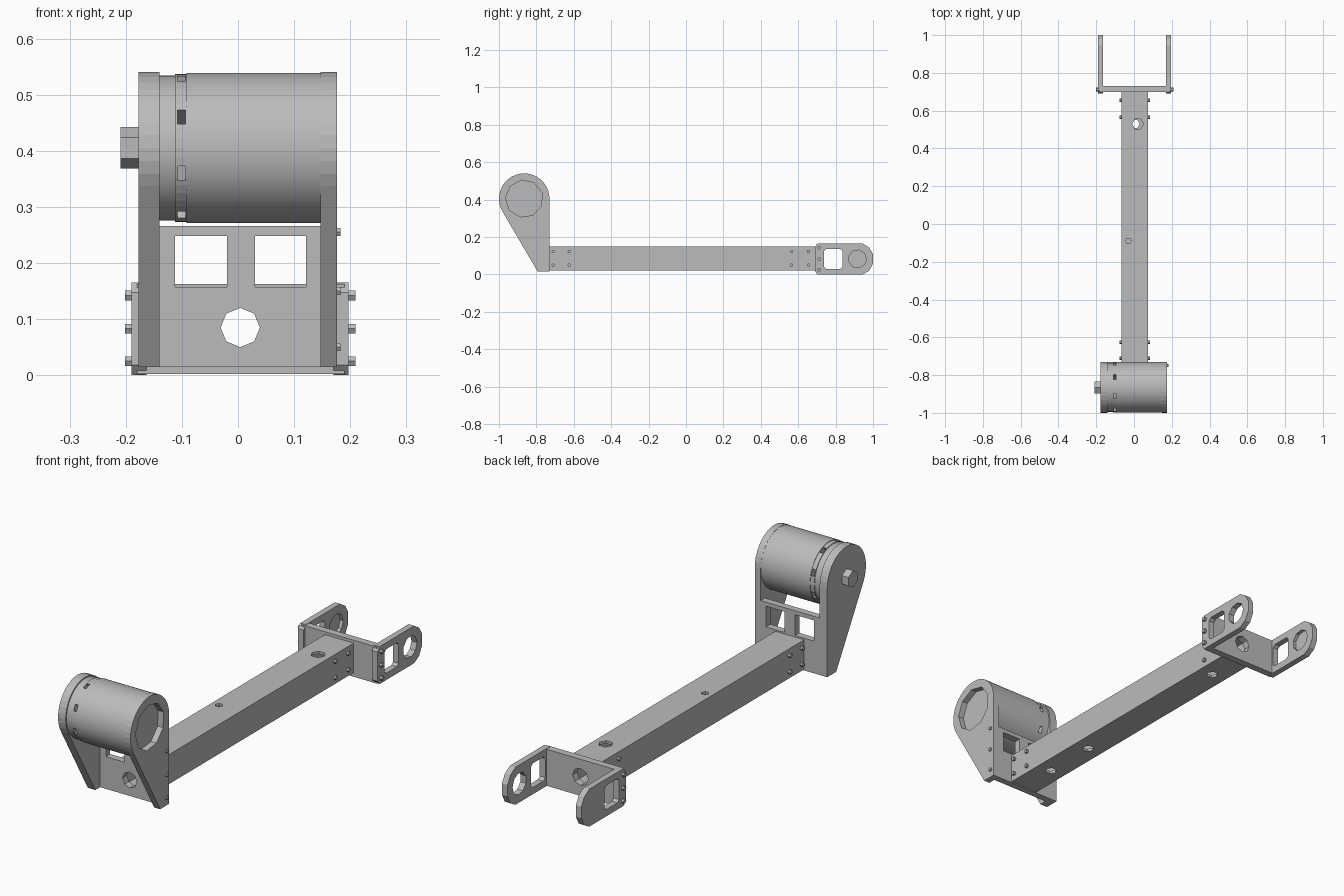
import bpy, bmesh, math
from mathutils import Vector

default = bpy.data.objects.get("Cube")
if default:
    bpy.data.objects.remove(default, do_unlink=True)

grey = bpy.data.materials.new("plain grey metal")
grey.use_nodes = True
GREY = (0.5, 0.5, 0.5, 1)
grey.diffuse_color = GREY
grey.node_tree.nodes["Principled BSDF"].inputs["Base Color"].default_value = GREY


def prism(name, pts, axis, a, b):
    """Extrude a 2D outline along an axis from a to b."""
    def place(p, d):
        u, v = p
        return {"x": (d, u, v), "y": (u, d, v), "z": (u, v, d)}[axis]
    bm = bmesh.new()
    low = [bm.verts.new(place(p, a)) for p in pts]
    high = [bm.verts.new(place(p, b)) for p in pts]
    bm.faces.new(low)
    bm.faces.new(high)
    n = len(pts)
    for i in range(n):
        j = (i + 1) % n
        bm.faces.new((low[i], low[j], high[j], high[i]))
    bmesh.ops.recalc_face_normals(bm, faces=bm.faces)
    me = bpy.data.meshes.new(name)
    bm.to_mesh(me)
    bm.free()
    me.materials.append(grey)
    ob = bpy.data.objects.new(name, me)
    bpy.context.collection.objects.link(ob)
    return ob


def ring(u, v, r, n, start=0.0):
    return [(u + r * math.cos(start + math.tau * i / n),
             v + r * math.sin(start + math.tau * i / n)) for i in range(n)]


def rect(u0, u1, v0, v1):
    return [(u0, v0), (u1, v0), (u1, v1), (u0, v1)]


def cut(ob, pts, axis, a, b, turn=None):
    """Subtract a prism, then discard the cutter."""
    tool = prism("cutter", pts, axis, a, b)
    tool.hide_render = True
    if turn:
        tool.location, tool.rotation_euler = turn
    mod = ob.modifiers.new("hole", "BOOLEAN")
    mod.operation, mod.solver, mod.object = "DIFFERENCE", "EXACT", tool
    activate(ob)
    bpy.ops.object.modifier_apply(modifier=mod.name)
    bpy.data.objects.remove(tool, do_unlink=True)


def activate(ob):
    bpy.ops.object.select_all(action="DESELECT")
    bpy.context.view_layer.objects.active = ob
    ob.select_set(True)


def smooth(ob):
    activate(ob)
    bpy.ops.object.shade_smooth_by_angle(angle=math.radians(30))


MY, MZ, MR = -0.865, 0.405, 0.135   # drum axis and radius
BX = 0.005                          # beam centre line
HZ = 0.085                          # beam axis height

# Hollow beam with access holes
beam = prism("beam", rect(BX - 0.07, BX + 0.07, 0.02, 0.15), "y", -0.735, 0.705)
cut(beam, rect(BX - 0.058, BX + 0.058, 0.032, 0.138), "y", -1, 1)
for x, y, r in ((0.02, 0.53, 0.03), (-0.03, -0.09, 0.016)):
    cut(beam, ring(x, y, r, 6), "z", 0.1, 0.2)
for y in (0.53, -0.3, -0.55):
    cut(beam, ring(BX, y, 0.025, 6), "z", -0.1, 0.08)

# Beam bolts on both sides near each end
for side in (-1, 1):
    x = BX + side * 0.068
    for y in (-0.71, -0.625, 0.565, 0.655):
        for z in (0.05, 0.122):
            prism("beam_bolt", ring(y, z, 0.009, 6), "x", x, x + side * 0.013)

# Drum bracket: back plate with two windows and a round hole
back = prism("bracket_back_plate", rect(-0.15, 0.155, 0.015, 0.266), "y", -0.76, -0.73)
for x0, x1 in ((-0.112, -0.02), (0.03, 0.121)):
    cut(back, rect(x0, x1, 0.157, 0.248), "y", -1, 0)
cut(back, ring(0.004, HZ, 0.035, 8), "y", -1, 0)

# Bracket cheeks: rounded top, slanted front edge
outline = [(MY + MR * math.cos(math.radians(a)), MZ + MR * math.sin(math.radians(a)))
           for a in range(0, 211, 10)]
outline += [(-0.793, 0.015), (-0.73, 0.015)]
prism("right_cheek", outline, "x", -0.177, -0.14)
left_cheek = prism("left_cheek", outline, "x", 0.147, 0.176)
cut(left_cheek, ring(MY, MZ, 0.1, 9, 0.3), "x", 0, 1)
for z in (0.255, 0.15, 0.05):
    prism("cheek_bolt", ring(-0.75, z, 0.008, 6), "x", 0.17, 0.183)

# Drum body, vented end ring and collar
drum = prism("drum", ring(MY, MZ, MR - 0.001, 64), "x", -0.092, 0.149)
smooth(drum)
vent = prism("vented_ring", ring(MY, MZ, MR - 0.003, 48), "x", -0.112, -0.092)
for k in range(4):
    cut(vent, rect(-0.2, 0.2, -0.014, 0.014), "x", -0.108, -0.094,
        ((0, MY, MZ), (math.pi / 4 * k + 0.35, 0, 0)))
collar = prism("drum_collar", ring(MY, MZ, MR - 0.006, 48), "x", -0.142, -0.112)
smooth(collar)

# Shaft nut outside the right cheek
prism("shaft_nut", ring(MY, MZ, 0.037, 6, math.pi / 6), "x", -0.209, -0.175)

# Fork: cross plate and two arms
cross = prism("fork_cross_plate", rect(-0.18, 0.19, 0.002, 0.163), "y", 0.698, 0.73)
cut(cross, ring(0.004, HZ, 0.038, 8), "y", 0, 1)
arm = [(0.69, 0.018), (0.705, 0), (0.945, 0), (0.98, 0.02), (1.0, 0.058),
       (1.0, 0.108), (0.98, 0.143), (0.945, 0.165), (0.705, 0.165), (0.69, 0.147)]
window = [(0.737, 0.04), (0.75, 0.03), (0.825, 0.03), (0.837, 0.04),
          (0.837, 0.125), (0.825, 0.136), (0.75, 0.136), (0.737, 0.125)]
for name, x0, x1, floor in (("fork_right_arm", -0.19, -0.163, -0.178),
                            ("fork_left_arm", 0.17, 0.197, 0.1)):
    fork = prism(name, arm, "x", x0, x1)
    cut(fork, window, "x", -1, 1)
    # open hole on the left, blind seat on the right
    cut(fork, ring(0.917, 0.083, 0.048, 9), "x", floor, 0.3 if x0 > 0 else 0)

# Fork bolts beside the cross plate
for x0, x1 in ((-0.201, -0.185), (0.19, 0.209)):
    for z in (0.025, 0.083, 0.142):
        prism("fork_bolt", ring(0.712, z, 0.01, 6), "x", x0, x1)
